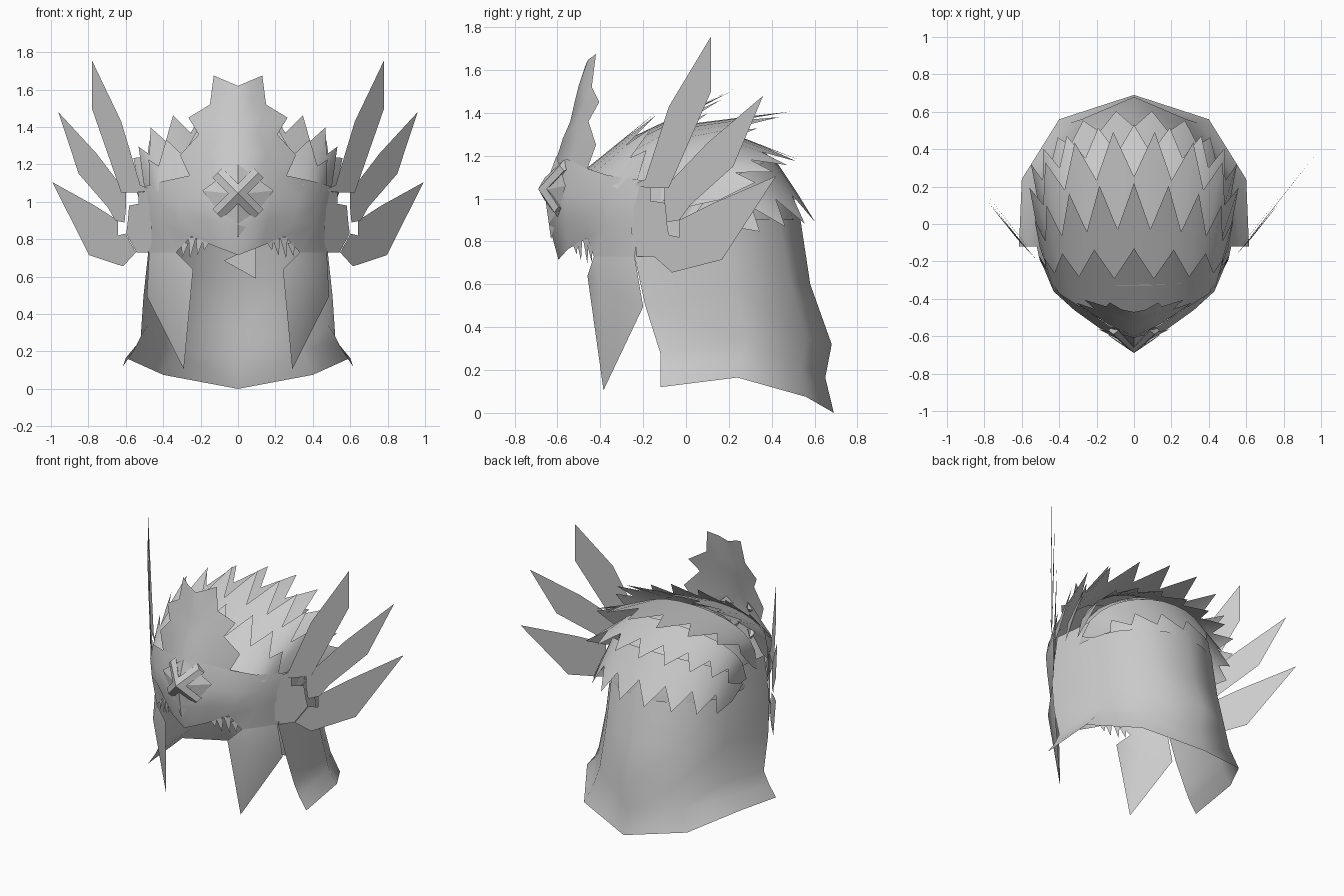
import bpy, bmesh, math
from mathutils import Vector

if "Cube" in bpy.data.objects:
    bpy.data.objects.remove(bpy.data.objects["Cube"], do_unlink=True)

grey = bpy.data.materials.new("plain_grey")
grey.use_nodes = True
grey.diffuse_color = (0.6, 0.6, 0.6, 1)
bsdf = grey.node_tree.nodes["Principled BSDF"]
bsdf.inputs["Base Color"].default_value = (0.6, 0.6, 0.6, 1)
bsdf.inputs["Roughness"].default_value = 0.8


def make(name, verts, faces, mirror=True, smooth=0):
    """Mesh object, optionally mirrored across x = 0."""
    mesh = bpy.data.meshes.new(name)
    mesh.from_pydata([tuple(v) for v in verts], [], faces)
    bm = bmesh.new()
    bm.from_mesh(mesh)
    bmesh.ops.remove_doubles(bm, verts=bm.verts, dist=0.0005)
    bmesh.ops.recalc_face_normals(bm, faces=bm.faces)
    bm.to_mesh(mesh)
    bm.free()
    mesh.materials.append(grey)
    ob = bpy.data.objects.new(name, mesh)
    bpy.context.collection.objects.link(ob)
    if mirror:
        mod = ob.modifiers.new("mirror", 'MIRROR')
        mod.merge_threshold = 0.001
    if smooth:
        bpy.ops.object.select_all(action='DESELECT')
        ob.select_set(True)
        bpy.context.view_layer.objects.active = ob
        bpy.ops.object.shade_smooth_by_angle(angle=math.radians(smooth))
    return ob


def grid(rows):
    """Vertices and quads of a sheet lofted through equal-length rows."""
    n = len(rows[0])
    faces = [(r * n + c, r * n + c + 1, (r + 1) * n + c + 1, (r + 1) * n + c)
             for r in range(len(rows) - 1) for c in range(n - 1)]
    return [v for row in rows for v in row], faces


# Neck curtain: flared sheet around the back
curtain = [
    [(0, .69, 0), (.4, .56, .075), (.6, .24, .165), (.615, -.12, .12)],
    [(0, .65, .165), (.34, .54, .21), (.53, .25, .25), (.56, -.12, .2)],
    [(0, .68, .32), (.28, .56, .345), (.48, .28, .34), (.52, -.12, .28)],
    [(0, .58, .6), (.28, .49, .6), (.46, .23, .58), (.505, -.19, .5)],
    [(0, .53, .93), (.28, .43, .92), (.45, .18, .9), (.48, -.24, .73)],
    [(0, .48, 1.06), (.26, .38, 1.06), (.43, .14, 1.05), (.47, -.2, 1.05)],
]
make("neck_curtain", *grid(curtain), smooth=50)

# Skull dome under the scales
dome = []
for i in range(7):
    a = math.pi / 2 * i / 6
    dome.append([(.47 * math.cos(a) * math.cos(t), .05 + .47 * math.cos(a) * math.sin(t),
                  .9 + .43 * math.sin(a))
                 for t in [math.pi * (j / 10 - .5) for j in range(11)]])
make("skull_dome", *grid(dome), smooth=50)

# Face mask
mask = [
    [(0, -.595, .715), (.13, -.55, .765), (.25, -.46, .815), (.33, -.43, .73), (.475, -.24, .73)],
    [(0, -.64, .88), (.16, -.565, .9), (.3, -.47, .9), (.41, -.37, .88), (.49, -.2, .9)],
    [(0, -.65, 1.02), (.18, -.56, 1.02), (.32, -.46, 1.0), (.43, -.36, 1.0), (.5, -.18, 1.0)],
    [(0, -.6, 1.2), (.13, -.545, 1.18), (.26, -.46, 1.14), (.4, -.37, 1.11), (.51, -.17, 1.08)],
]
make("face_mask", *grid(mask), smooth=50)

# Crest: folded sheet with a stepped edge
spine = [(-.6, 1.2), (-.575, 1.28), (-.54, 1.36), (-.52, 1.45), (-.5, 1.53), (-.47, 1.62)]
edge = [(.26, -.46, 1.14), (.31, -.42, 1.25), (.21, -.455, 1.36),
        (.265, -.405, 1.45), (.15, -.44, 1.52), (.13, -.42, 1.675)]
crest = []
for (y, z), e in zip(spine, edge):
    a, b = Vector((0, y, z)), Vector(e)
    crest.append([a, a.lerp(b, .5) + Vector((0, -.012, 0)), b])
make("crest", *grid(crest), smooth=50)

# Cheek guards: pointed plates
make("cheek_guard",
     [(.33, -.43, .73), (.24, -.46, .64), (.29, -.385, .105), (.487, -.2, .495),
      (.475, -.24, .73), (.38, -.4, .6)],
     [(0, 1, 5), (1, 2, 5), (2, 3, 5), (3, 4, 5), (4, 0, 5)], smooth=50)

# Ear fins: flat feathers on a slanted plane, given in y and z with an outward shift
feathers = {
    "fin_hub": (0, [(-.26, 1.06), (-.165, 1.05), (-.165, .99), (-.1, .98), (-.09, .89),
                    (-.08, .83), (-.15, .73), (-.25, .73)]),
    "fin_upper_feather": (.03, [(-.26, 1.06), (-.19, 1.09), (-.08, 1.43), (.117, 1.757),
                                (.117, 1.5), (-.08, 1.05), (-.165, 1.05)]),
    "fin_middle_feather": (.02, [(-.1, 1.05), (.1, 1.26), (.36, 1.48), (.22, 1.15),
                                 (.02, .97), (-.03, .9), (-.09, .89), (-.1, .98)]),
    "fin_lower_feather": (.005, [(-.03, .9), (.13, .98), (.42, 1.105), (.168, .715),
                                 (-.065, .655), (-.15, .73), (-.08, .83), (-.03, .82)]),
}
for name, (shift, outline) in feathers.items():
    make(name, [(.66 + .78 * y + shift * min(1, (y + .26) / .2), y, z) for y, z in outline],
         [tuple(range(len(outline)))])


# Scale rows: arched bands with a zigzag trailing edge
def arch(t, w, yc, zc, ys, zs):
    u = math.sin(t)
    return Vector((w * math.cos(t), ys + (yc - ys) * u, zs + (zc - zs) * max(u, 0) ** .6))


scale_rows = [
    # tips, leading arch, tip arch: half width, centre y, centre z, side y, side z
    (7, (.45, -.49, 1.12, -.28, 1.0), (.49, -.13, 1.41, -.2, 1.1)),
    (9, (.46, -.33, 1.25, -.25, 1.0), (.54, .22, 1.51, -.02, 1.18)),
    (8, (.47, -.05, 1.34, -.12, .98), (.57, .5, 1.41, .12, 1.13)),
    (9, (.47, .2, 1.31, 0, .96), (.56, .53, 1.18, .28, 1.02)),
    (8, (.475, .41, 1.19, .05, .94), (.49, .61, .89, .28, .82)),
]
for k, (tips, lead, tail) in enumerate(scale_rows):
    inner, outer = [], []
    for i in range(2 * tips + 1):
        t = math.pi * i / (2 * tips)
        a, b = arch(t, *lead), arch(t, *tail)
        inner.append(a)
        outer.append(b if i % 2 else a.lerp(b, .55))
    make(f"scale_row_{k + 1}", *grid([inner, outer]), mirror=False, smooth=35)

# Brow plate: shallow diamond behind the cross
make("brow_diamond",
     [(0, -.662, 1.04), (0, -.605, 1.2), (.19, -.562, 1.06), (0, -.63, .81)],
     [(0, 1, 2), (0, 2, 3)])

# Forehead cross: four ridged arms meeting at a point
verts, faces = [], []
for sz, y_end in ((1, -.59), (-1, -.615)):
    d = Vector((.11, 0, .11 * sz))
    s = Vector((.026, 0, -.026 * sz))
    c = Vector((0, 0, 1.045))
    n = len(verts)
    near = d * .236

    def at(p, y):
        return (max(p.x, 0), y, p.z)
    verts += [at(c, -.69), at(c + d, y_end), at(c + s + near, -.65),
              at(c + d + s, y_end + .02), at(c - s + near, -.66),
              at(c + d - s, y_end + .02), at(c + d * .95, y_end + .06)]
    faces += [tuple(n + i for i in f) for f in
              ((0, 1, 3, 2), (0, 4, 5, 1), (1, 5, 6), (1, 6, 3), (2, 3, 6), (4, 6, 5))]
make("forehead_cross", verts, faces)

# Teeth under the mask edge
verts, faces = [], []
for x, y, z, tip in ((.17, -.52, .79, .74), (.205, -.5, .8, .71),
                     (.245, -.47, .81, .695), (.285, -.45, .78, .705)):
    n = len(verts)
    verts += [(x - .02, y - .01, z), (x + .02, y + .015, z), (x + .012, y + .01, tip)]
    faces.append((n, n + 1, n + 2))
make("mask_teeth", verts, faces)

# Small loose flap inside the hood
make("inner_flap", [(-.075, 0, .685), (.095, .02, .77), (.095, .02, .59)],
     [(0, 1, 2)], mirror=False)
